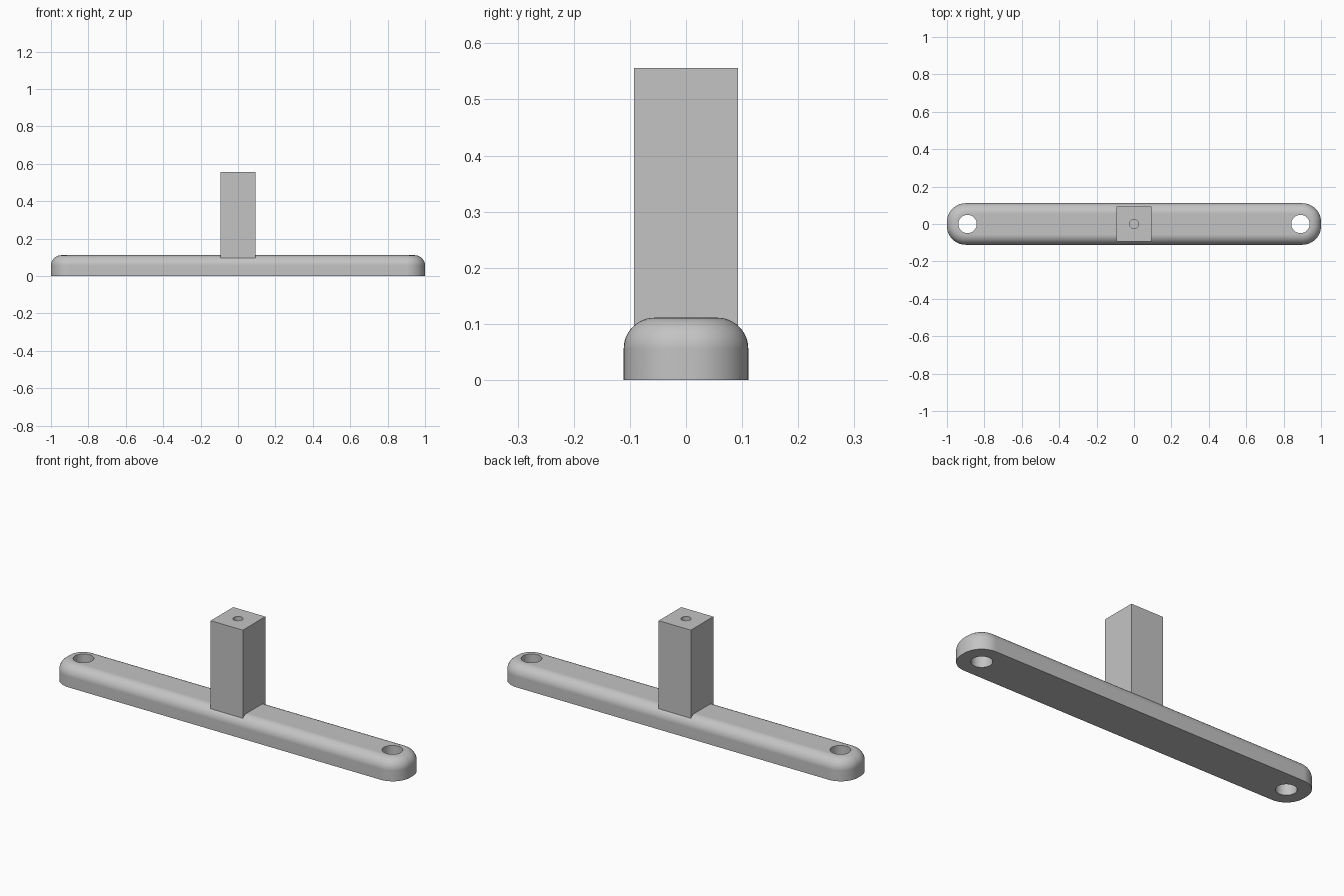
import bpy, bmesh
from math import sin, cos, pi, radians

if "Cube" in bpy.data.objects:
    bpy.data.objects.remove(bpy.data.objects["Cube"])

grey = bpy.data.materials.new("light grey")
grey.use_nodes = True
colour = (0.55, 0.55, 0.55, 1)
grey.diffuse_color = colour
grey.node_tree.nodes["Principled BSDF"].inputs["Base Color"].default_value = colour

HALF_L, HALF_W, HEIGHT = 1.0, 0.111, 0.111
CORNER, FILLET = 0.1, 0.055


def add_object(name, bm):
    bmesh.ops.recalc_face_normals(bm, faces=bm.faces)
    mesh = bpy.data.meshes.new(name)
    bm.to_mesh(mesh)
    bm.free()
    mesh.materials.append(grey)
    obj = bpy.data.objects.new(name, mesh)
    bpy.context.collection.objects.link(obj)
    return obj


def outline(inset, steps=12):
    """Rounded rectangle shrunk by inset."""
    r = CORNER - inset
    cx, cy = HALF_L - CORNER, HALF_W - CORNER
    points = []
    for q, (sx, sy) in enumerate([(1, 1), (-1, 1), (-1, -1), (1, -1)]):
        for i in range(steps + 1):
            a = (q + i / steps) * pi / 2
            points.append((sx * cx + r * cos(a), sy * cy + r * sin(a)))
    return points


def drill(target, x, radius, bottom, top):
    """Cut a vertical round hole."""
    bpy.ops.mesh.primitive_cylinder_add(vertices=48, radius=radius, depth=top - bottom,
                                        location=(x, 0, (top + bottom) / 2))
    cutter = bpy.context.object
    cutter.name = "hole_cutter"
    cutter.hide_render = True
    cutter.data.materials.append(grey)
    mod = target.modifiers.new("hole", "BOOLEAN")
    mod.operation = "DIFFERENCE"
    mod.solver = "EXACT"
    mod.object = cutter
    bpy.context.view_layer.objects.active = target
    bpy.ops.object.modifier_apply(modifier=mod.name)
    bpy.data.objects.remove(cutter)


# Base bar: straight walls with a rounded top edge
bm = bmesh.new()
levels = [(0, 0)]
for i in range(13):
    a = i / 12 * pi / 2
    levels.append((FILLET * (1 - cos(a)), HEIGHT - FILLET + FILLET * sin(a)))
rings = [[bm.verts.new((x, y, z)) for x, y in outline(inset)] for inset, z in levels]
for low, high in zip(rings, rings[1:]):
    for i in range(len(low)):
        j = (i + 1) % len(low)
        bm.faces.new((low[i], low[j], high[j], high[i]))
bm.faces.new(rings[0][::-1])
bm.faces.new(rings[-1])
base = add_object("base_bar", bm)
for side in (-1, 1):
    drill(base, side * 0.89, 0.049, -0.1, 0.3)

# Square post with a small hole in its top
bm = bmesh.new()
bmesh.ops.create_cube(bm, size=1)
bottom, top, width = 0.095, 0.556, 0.185
bmesh.ops.scale(bm, vec=(width, width, top - bottom), verts=bm.verts)
bmesh.ops.translate(bm, vec=(0, 0, (top + bottom) / 2), verts=bm.verts)
post = add_object("post", bm)
drill(post, 0, 0.024, 0.35, 0.65)

# Smooth curves, crisp edges
for obj in (base, post):
    bpy.ops.object.select_all(action="DESELECT")
    obj.select_set(True)
    bpy.context.view_layer.objects.active = obj
    bpy.ops.object.shade_smooth_by_angle(angle=radians(30))
    obj.modifiers.new("even_normals", "WEIGHTED_NORMAL").keep_sharp = True
